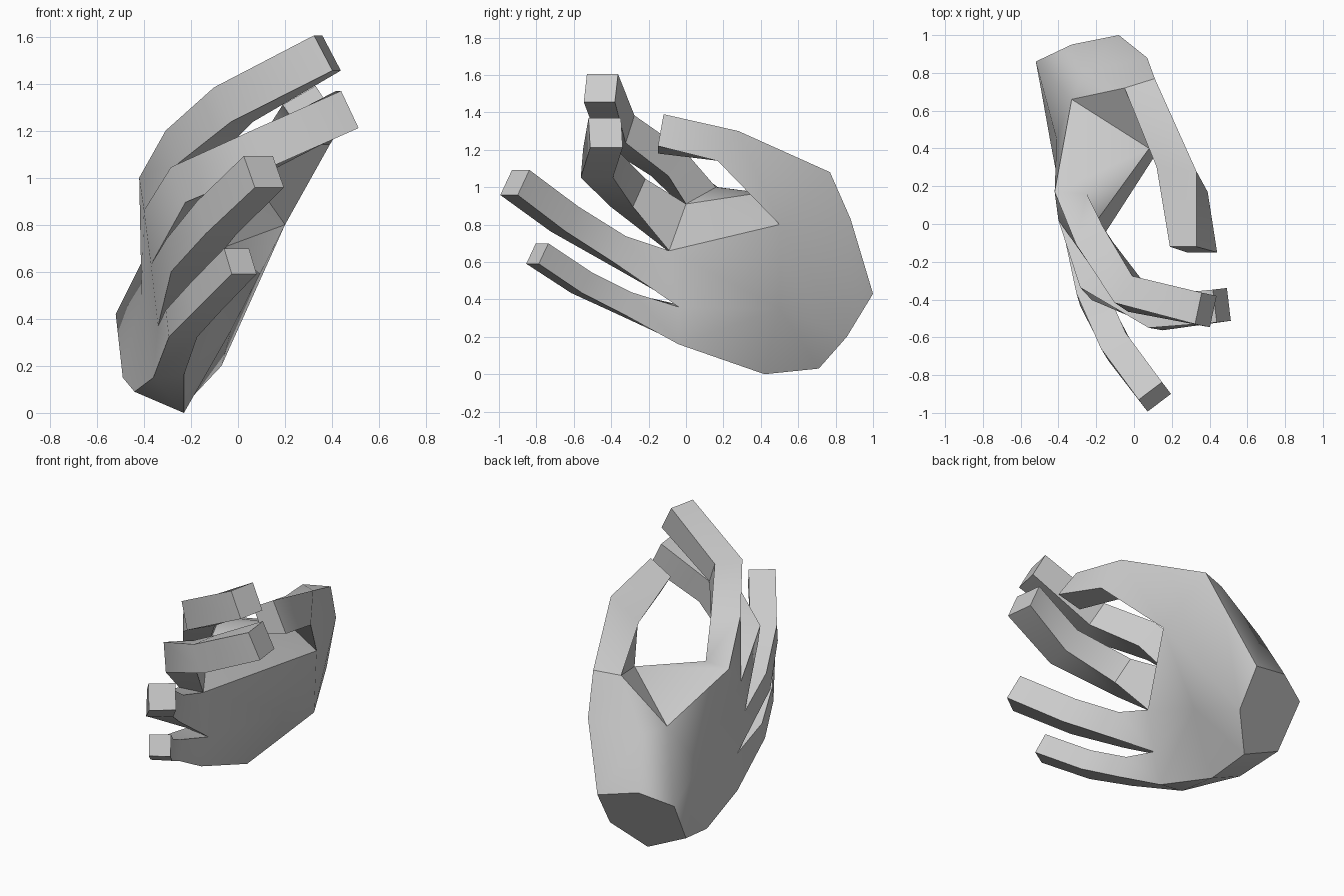
import bpy, bmesh, math
from mathutils import Vector

if "Cube" in bpy.data.objects:
    bpy.data.objects.remove(bpy.data.objects["Cube"])

bm = bmesh.new()
V = {}


def points(table):
    for name, co in table.items():
        V[name] = bm.verts.new(co)


def faces(text):
    for f in text.split(","):
        bm.faces.new([V[n] for n in f.split()])


def bridge(r0, r1):
    for i in range(4):
        j = (i + 1) % 4
        bm.faces.new([r0[i], r0[j], r1[j], r1[i]])


# wrist cut (six-sided), palm and thumb root landmarks
points({
    "A": (-.08, 1.0, .43), "B": (-.33, .95, .49), "C": (-.52, .86, .42),
    "D": (-.49, .70, .15), "E": (-.23, .71, .03), "F": (-.07, .86, .20),
    "S": (.07, .88, .83), "R": (-.26, .81, .78), "Q": (-.05, .72, 1.07),
    "P": (.11, .77, 1.08), "W": (-.33, .66, .80), "T": (.08, .40, .97),
    "M": (.20, .50, .80), "L": (-.03, .50, .35), "X": (-.41, .45, .50),
    "H": (-.23, .42, 0), "G": (-.44, .42, .09),
})
# knuckle line: back of the hand (k) and palm side (p)
points({
    "k0": (-.42, .17, 1.0), "k1": (-.40, .02, .86), "k2": (-.37, -.06, .63),
    "k3": (-.34, -.03, .37), "k4": (-.36, 0, .15),
    "p0": (-.25, .16, 1.0), "p1": (-.21, 0, .91), "p2": (-.18, -.09, .66),
    "p3": (-.18, -.04, .36), "p4": (-.23, -.04, .16),
})
# wrist, back of hand, web, palm
faces("A B C D E F, B C R, A B R S, S R Q P, C R W")
faces("C W X, W k0 X, k0 k1 X, k1 k2 X, k2 k3 X, k3 k4 X, k4 G X, G D X, D C X")
faces("D G H E, k4 p4 H G, R Q W, Q T W, W T k0, k0 T p0")
faces("E H L F, H p4 L, p4 p3 L, p3 p2 L, p2 M L, p2 p1 M, p1 p0 T, p1 T M")
faces("L M F, F M S, S A F, S P M")

# thumb: joint and tip
points({
    "a": (.33, .28, 1.30), "b": (.12, .30, 1.20), "c": (.21, .18, 1.14), "d": (.39, .17, 1.14),
    "a2": (.33, -.12, 1.39), "b2": (.19, -.12, 1.31), "c2": (.28, -.15, 1.18), "d2": (.44, -.15, 1.22),
})
faces("P Q a, Q b a, Q T c b, T M d c, M P a d")
bridge([V[n] for n in "abcd"], [V[n + "2"] for n in "abcd"])
faces("a2 b2 c2 d2")


def finger(i, path, size):
    """Square-section finger grown from knuckle i through the path to a flat tip."""
    ring = [V[f"k{i}"], V[f"k{i+1}"], V[f"p{i+1}"], V[f"p{i}"]]
    base = sum((v.co for v in ring), Vector()) / 4
    pts = [base] + [Vector(p) for p in path]
    for n in range(1, len(pts)):
        d = (pts[n] - pts[n - 1]).normalized()
        if n + 1 < len(pts):
            d = (d + (pts[n + 1] - pts[n]).normalized()).normalized()
        up = (Vector((0, 0, 1)) - d * d.z).normalized()
        back = d.cross(up)
        h = size / 2
        new = [bm.verts.new(pts[n] + back * h * s + up * h * t)
               for s, t in ((1, 1), (1, -1), (-1, -1), (-1, 1))]
        bridge(ring, new)
        ring = new
    bm.faces.new(ring)


# index, middle, ring and little fingers
finger(0, [(-.21, -.10, 1.13), (-.02, -.37, 1.31), (.38, -.455, 1.53)], .17)
finger(1, [(-.19, -.31, .97), (.13, -.47, 1.13), (.465, -.43, 1.29)], .175)
finger(2, [(-.22, -.38, .67), (-.09, -.65, .83), (.11, -.915, 1.025)], .155)
finger(3, [(-.24, -.33, .38), (-.14, -.56, .49), (.01, -.795, .645)], .125)

bmesh.ops.recalc_face_normals(bm, faces=bm.faces)
me = bpy.data.meshes.new("hand")
bm.to_mesh(me)
bm.free()
hand = bpy.data.objects.new("hand", me)
bpy.context.collection.objects.link(hand)
bpy.context.view_layer.objects.active = hand
hand.select_set(True)
bpy.ops.object.shade_smooth_by_angle(angle=math.radians(40))
